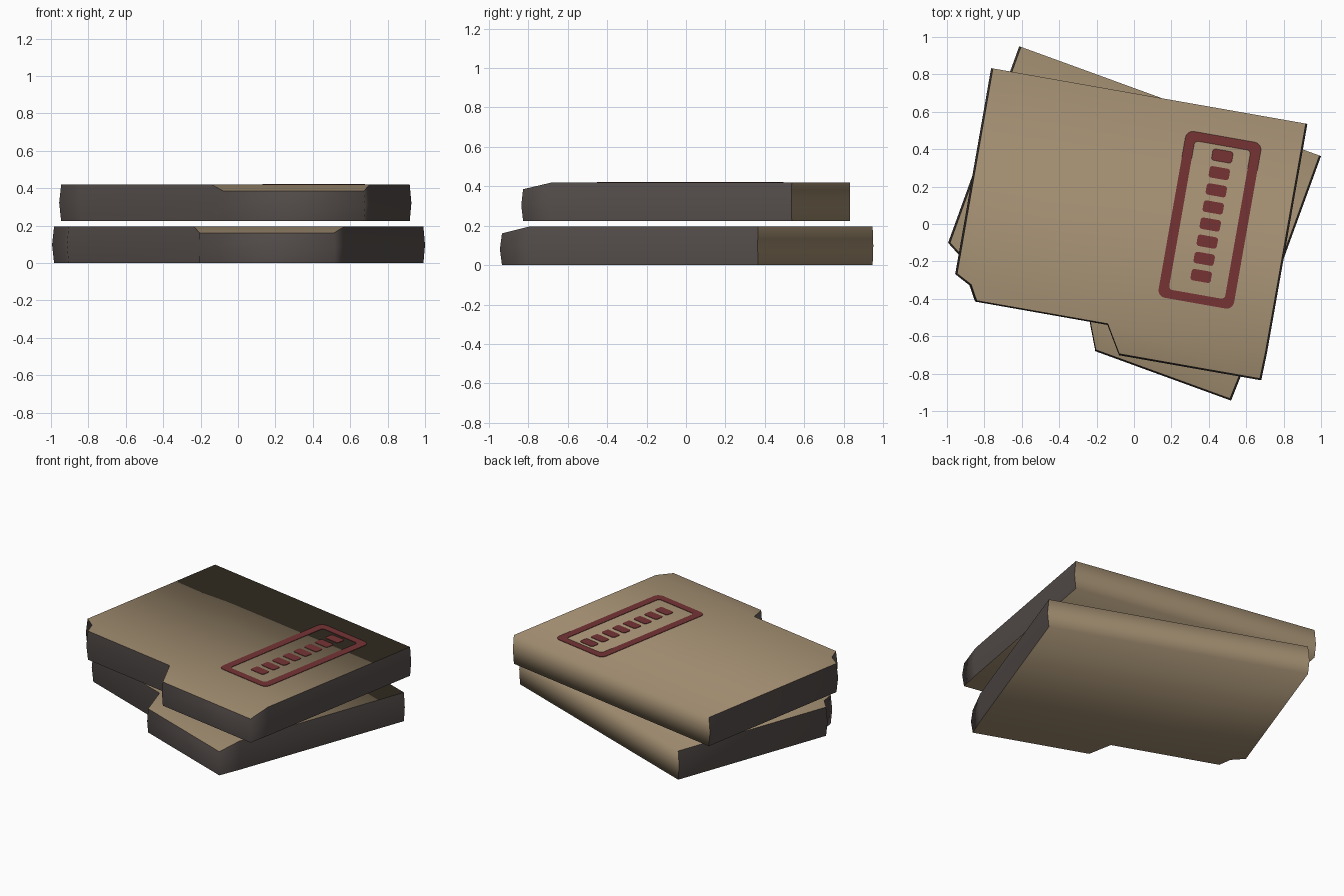
import bpy, bmesh, math

if "Cube" in bpy.data.objects:
    bpy.data.objects.remove(bpy.data.objects["Cube"])


def material(name, rgb):
    m = bpy.data.materials.new(name)
    m.diffuse_color = (*rgb, 1)
    m.use_nodes = True
    m.node_tree.nodes["Principled BSDF"].inputs["Base Color"].default_value = m.diffuse_color
    return m


card = material("tan card", (0.36, 0.27, 0.165))
paper = material("dark grey paper edge", (0.09, 0.075, 0.07))
ink = material("dull red ink", (0.18, 0.034, 0.036))

# Folder outline seen from above, counter-clockwise from the back right corner
OUTLINE = [(0.82, 0.688), (-0.897, 0.688), (-0.895, -0.43), (-0.81, -0.475),
           (-0.765, -0.556), (-0.046, -0.556), (0.043, -0.705), (0.815, -0.705),
           (0.82, -0.556)]
TAB = (6, 7)          # front corners of the tab, which dips slightly
THICK, DIP = 0.195, 0.034


def finish(bm, name, mats, loc, angle):
    bm.normal_update()
    me = bpy.data.meshes.new(name)
    bm.to_mesh(me)
    bm.free()
    for m in mats:
        me.materials.append(m)
    ob = bpy.data.objects.new(name, me)
    ob.location = loc
    ob.rotation_euler.z = math.radians(angle)
    bpy.context.collection.objects.link(ob)
    return ob


def folder(name, loc, angle):
    bm = bmesh.new()
    n = len(OUTLINE)

    def ring(z, inset, dip=0.0):
        return [bm.verts.new((x * inset, y * inset if y < 0 else y,
                              z - (dip if i in TAB else 0)))
                for i, (x, y) in enumerate(OUTLINE)]

    # bottom, bulging middle and top rings
    rings = [ring(0, 0.989), ring(THICK / 2, 1.0, DIP / 2), ring(THICK, 0.989, DIP)]
    low, top = rings[0], rings[2]
    # covers: main panel and tab, top and bottom
    for r, flip in ((top, False), (low, True)):
        for ids in ((0, 1, 2, 3, 4, 5, 8), (5, 6, 7, 8)):
            bm.faces.new([r[i] for i in (ids[::-1] if flip else ids)])
    # side walls: the back one is the card spine, the rest are paper edges
    for a, b in zip(rings, rings[1:]):
        for i in range(n):
            j = (i + 1) % n
            f = bm.faces.new((a[i], a[j], b[j], b[i]))
            f.material_index = 0 if i == 0 else 1
    for f in bm.faces:
        f.smooth = True
    # crisp crease wherever card meets paper
    for e in bm.edges:
        e.smooth = len({f.material_index for f in e.link_faces}) == 1
    return finish(bm, name, (card, paper), loc, angle)


folder("lower_folder", (-0.006, -0.003, 0), -20)
UP = (0, 0, 0.224)
folder("upper_folder", UP, -10)


# Stamp printed on the upper folder: rounded frame and plain ink blocks
def rounded_rect(bm, x0, x1, y0, y1, r, steps=4):
    pts = []
    for k, (cx, cy) in enumerate(((x1 - r, y1 - r), (x0 + r, y1 - r),
                                  (x0 + r, y0 + r), (x1 - r, y0 + r))):
        for s in range(steps + 1):
            a = math.radians(90 * (k + s / steps))
            pts.append(bm.verts.new((cx + r * math.cos(a), cy + r * math.sin(a), 0)))
    return pts


def plate(bm, name):
    ob = finish(bm, name, (ink,), (0, 0, UP[2] + THICK + 0.003), -10)
    s = ob.modifiers.new("thin", 'SOLIDIFY')
    s.thickness, s.offset = 0.004, -1


bm = bmesh.new()
outer = rounded_rect(bm, 0.19, 0.6, -0.36, 0.543, 0.04)
inner = rounded_rect(bm, 0.243, 0.547, -0.312, 0.495, 0.02)
for i in range(len(outer)):
    j = (i + 1) % len(outer)
    bm.faces.new((outer[i], outer[j], inner[j], inner[i]))
plate(bm, "stamp_frame")

bm = bmesh.new()
BLOCKS = 8
for k in range(BLOCKS):
    y = 0.44 - k * 0.093
    bm.faces.new(rounded_rect(bm, 0.347, 0.457, y - 0.031, y + 0.031, 0.015))
plate(bm, "stamp_blocks")
